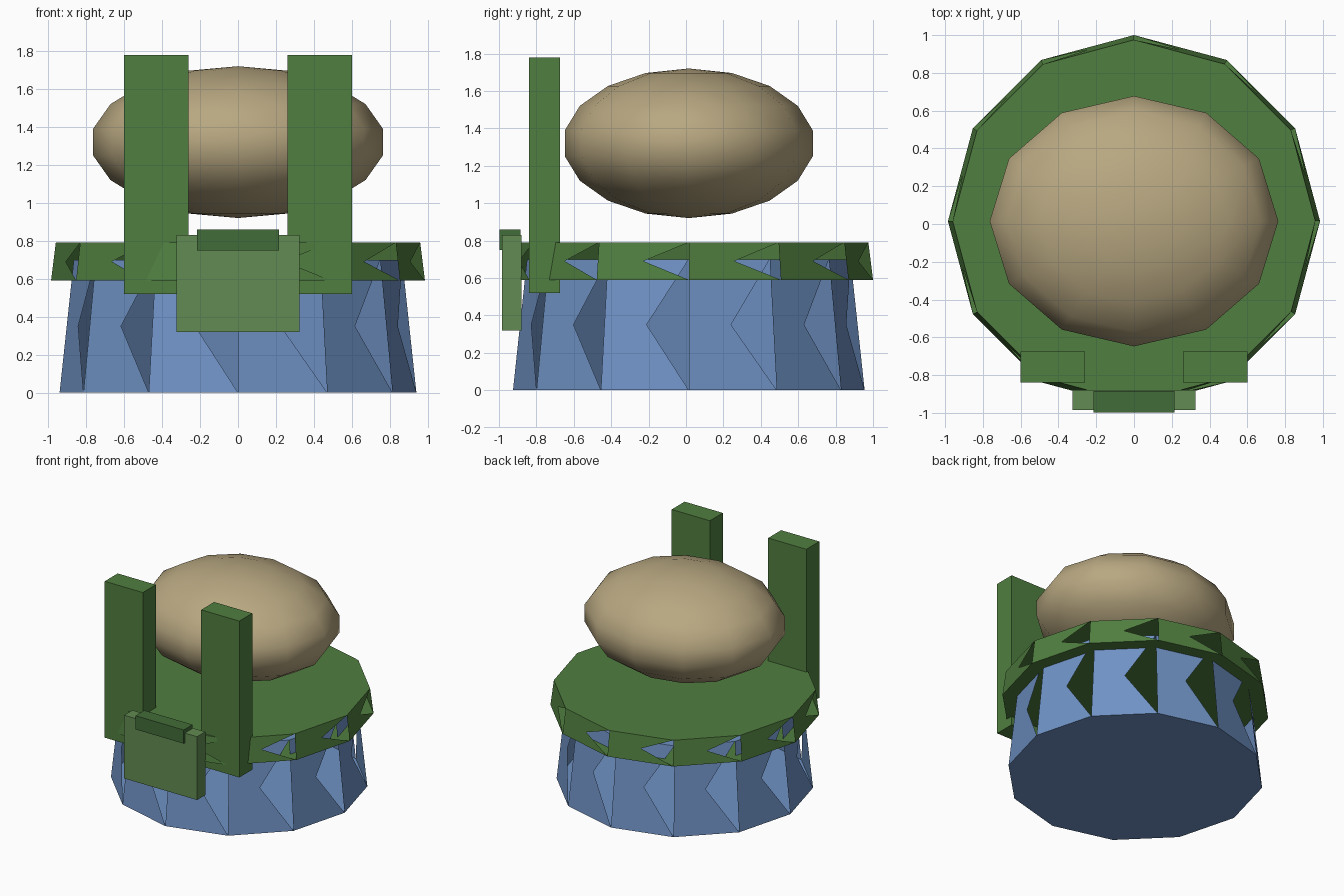
import bpy, bmesh
from math import sin, cos, radians, pi
from mathutils import Vector, Matrix

if "Cube" in bpy.data.objects:
    bpy.data.objects.remove(bpy.data.objects["Cube"])

CY = 0.015  # centre of the round parts along y


def material(name, rgb):
    m = bpy.data.materials.new(name)
    m.diffuse_color = (*rgb, 1)
    m.use_nodes = True
    m.node_tree.nodes["Principled BSDF"].inputs["Base Color"].default_value = m.diffuse_color
    return m


BLUE = material("blue", (0.16, 0.29, 0.56))
GREEN = material("green", (0.08, 0.21, 0.05))
LIGHT_GREEN = material("light_green", (0.12, 0.26, 0.085))
DARK_GREEN = material("dark_green", (0.055, 0.15, 0.04))
TAN = material("tan", (0.48, 0.39, 0.22))


def add_object(name, bm, mat):
    mesh = bpy.data.meshes.new(name)
    bm.to_mesh(mesh)
    bm.free()
    mesh.materials.append(mat)
    ob = bpy.data.objects.new(name, mesh)
    bpy.context.collection.objects.link(ob)
    return ob


def faceted_drum(name, r0, r1, z0, z1, mat, n=12):
    """Closed drum; each side panel is a fan of three triangles with an open notch."""
    bm = bmesh.new()

    def ring(r, z):
        return [bm.verts.new((r * cos(2 * pi * i / n), CY + r * sin(2 * pi * i / n), z))
                for i in range(n)]

    low, top = ring(r0, z0), ring(r1, z1)
    bm.faces.new(low[::-1])
    bm.faces.new(top)
    for i in range(n):
        a, b, c, d = low[i], low[(i + 1) % n], top[(i + 1) % n], top[i]
        mid = bm.verts.new((a.co + b.co + c.co + d.co) / 4)
        for p, q in ((a, b), (c, d), (d, a)):
            bm.faces.new((p, q, mid))
    return add_object(name, bm, mat)


def box(name, x, y, z, mat):
    bm = bmesh.new()
    lo, hi = Vector((x[0], y[0], z[0])), Vector((x[1], y[1], z[1]))
    bmesh.ops.create_cube(bm, size=1, matrix=Matrix.Translation((lo + hi) / 2)
                          @ Matrix.Diagonal((*(hi - lo), 1)))
    return add_object(name, bm, mat)


# Tapered base and the wider rim around its top
faceted_drum("base", 0.94, 0.865, 0.0, 0.70, BLUE)
faceted_drum("rim", 0.985, 0.96, 0.59, 0.79, GREEN)

# Flattened smooth body hovering above the rim
bm = bmesh.new()
bmesh.ops.create_uvsphere(bm, u_segments=12, v_segments=9, radius=1,
                          matrix=Matrix.Translation((0, CY, 1.32))
                          @ Matrix.Diagonal((0.776, 0.673, 0.40, 1)))
for f in bm.faces:
    f.smooth = True
add_object("body", bm, TAN)

# Two upright straps at the front
for side, x in (("left", (-0.60, -0.26)), ("right", (0.26, 0.60))):
    box(side + "_strap", x, (-0.84, -0.675), (0.52, 1.78), GREEN)

# Front pocket with its flap
box("pocket", (-0.325, 0.325), (-0.985, -0.88), (0.32, 0.83), LIGHT_GREEN)
box("pocket_flap", (-0.215, 0.215), (-0.998, -0.885), (0.75, 0.86), DARK_GREEN)
